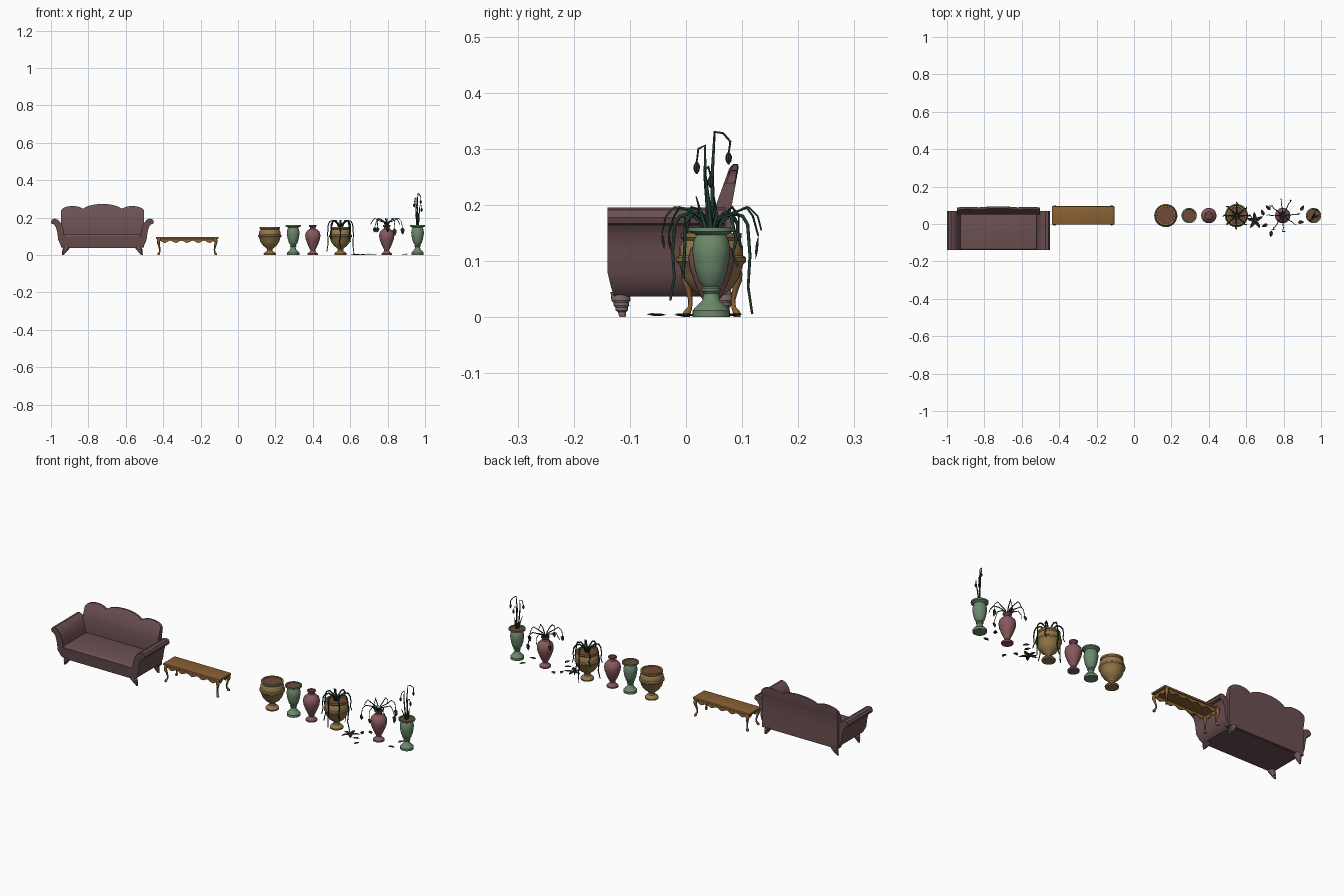
import bpy, bmesh, math, random
from math import sin, cos, pi, sqrt
from mathutils import Vector

if "Cube" in bpy.data.objects:
    bpy.data.objects.remove(bpy.data.objects["Cube"])

random.seed(4)

def material(name, rgb):
    m = bpy.data.materials.new(name)
    m.diffuse_color = (*rgb, 1)
    m.use_nodes = True
    m.node_tree.nodes["Principled BSDF"].inputs["Base Color"].default_value = m.diffuse_color
    return m

FABRIC = material("fabric", (0.15, 0.08, 0.085))
FOOT = material("foot", (0.17, 0.12, 0.12))
WOOD = material("wood", (0.25, 0.12, 0.035))
OCHRE = material("ochre", (0.30, 0.19, 0.07))
GREEN = material("green", (0.15, 0.25, 0.15))
PINK = material("pink", (0.24, 0.10, 0.11))
SOIL = material("soil", (0.16, 0.07, 0.04))
STEM = material("stem", (0.015, 0.045, 0.03))
LEAF = material("leaf", (0.035, 0.03, 0.028))

def finish(name, bm, mat, angle=35):
    bmesh.ops.recalc_face_normals(bm, faces=bm.faces)
    me = bpy.data.meshes.new(name)
    bm.to_mesh(me)
    bm.free()
    ob = bpy.data.objects.new(name, me)
    bpy.context.collection.objects.link(ob)
    me.materials.append(mat)
    bpy.ops.object.select_all(action='DESELECT')
    ob.select_set(True)
    bpy.context.view_layer.objects.active = ob
    bpy.ops.object.shade_smooth_by_angle(angle=math.radians(angle))
    return ob

def loft(name, rings, mat, angle=35):
    """Skin closed rings of equal length and cap both ends."""
    bm = bmesh.new()
    vr = [[bm.verts.new(p) for p in r] for r in rings]
    n = len(vr[0])
    for a, b in zip(vr, vr[1:]):
        for i in range(n):
            bm.faces.new((a[i], a[(i + 1) % n], b[(i + 1) % n], b[i]))
    bm.faces.new(vr[0])
    bm.faces.new(vr[-1])
    return finish(name, bm, mat, angle)

def lathe(name, profile, cx, cy, mat, n=24, lean=(0, 0)):
    rings = [[(cx + lean[0] * z + r * cos(2 * pi * i / n),
               cy + lean[1] * z + r * sin(2 * pi * i / n), z) for i in range(n)]
             for r, z in profile]
    return loft(name, rings, mat)

def tubes(name, paths, mat, res=1):
    """Each path is a list of (x, y, z, radius)."""
    cu = bpy.data.curves.new(name, 'CURVE')
    cu.dimensions = '3D'
    cu.bevel_depth = 1
    cu.bevel_resolution = res
    cu.use_fill_caps = True
    for path in paths:
        sp = cu.splines.new('POLY')
        sp.points.add(len(path) - 1)
        for p, (x, y, z, r) in zip(sp.points, path):
            p.co = (x, y, z, 1)
            p.radius = r
    ob = bpy.data.objects.new(name, cu)
    bpy.context.collection.objects.link(ob)
    cu.materials.append(mat)
    bpy.ops.object.select_all(action='DESELECT')
    ob.select_set(True)
    bpy.context.view_layer.objects.active = ob
    bpy.ops.object.convert(target='MESH')

def box(name, lo, hi, mat, bevel):
    bm = bmesh.new()
    bmesh.ops.create_cube(bm, size=1)
    for v in bm.verts:
        v.co = [(a + b) / 2 + c * (b - a) for a, b, c in zip(lo, hi, v.co)]
    bmesh.ops.bevel(bm, geom=bm.edges[:], offset=bevel, segments=3, profile=0.5, affect='EDGES')
    return finish(name, bm, mat)

def leaves(name, items):
    """Each item is (base, direction, length, width): a thin folded blade."""
    bm = bmesh.new()
    for base, d, length, width in items:
        base, d = Vector(base), Vector(d).normalized()
        side = d.cross(Vector((0, 0, 1)))
        if side.length < 0.3:
            side = d.cross(Vector((0, 1, 0)))
        side.normalize()
        up = side.cross(d)
        mid = [bm.verts.new(base + d * length * t - up * 0.003 * sin(pi * t)) for t in (0, .35, .7, 1)]
        for s in (-1, 1):
            e = [bm.verts.new(base + d * length * t + side * s * width * w + up * 0.002)
                 for t, w in ((.3, .5), (.7, .35))]
            bm.faces.new((mid[0], mid[1], e[0]))
            bm.faces.new((mid[1], mid[2], e[1], e[0]))
            bm.faces.new((mid[2], mid[3], e[1]))
    return finish(name, bm, LEAF)

# Sofa body: one cross-section with rolled arms, run front to back
SX = -0.725
half = [(0.205, 0.037), (0.222, 0.05), (0.236, 0.08), (0.241, 0.12), (0.249, 0.15), (0.26, 0.164),
        (0.271, 0.167), (0.275, 0.178), (0.268, 0.191), (0.253, 0.195), (0.235, 0.187),
        (0.218, 0.165), (0.208, 0.135), (0.203, 0.1)]
section = half + [(-x, z) for x, z in reversed(half)]
def body_ring(y, tuck):
    return [(SX + x, y + (tuck * (0.07 - z) / 0.033 if z < 0.07 else 0), z) for x, z in section]
loft("sofa_body", [body_ring(-0.14, 0.012), body_ring(0.07, 0)], FABRIC)
box("sofa_seat_cushion", (SX - 0.207, -0.138, 0.078), (SX + 0.207, 0.06, 0.11), FABRIC, 0.01)

# Sofa back: three humps, leaning backwards
def crest(u):
    u = abs(u)
    mid = 0.235 + 0.038 * sqrt(max(0, 1 - (u / 0.108) ** 2))
    side = 0.232 + 0.03 * sqrt(max(0, 1 - ((u - 0.16) / 0.064) ** 2))
    return max(mid, side)
def back_ring(u):
    h = crest(u)
    zs = (0.04, 0.12, 0.19, 0.21, h - 0.008, h)
    front = [(SX + u, 0.05 + max(0, z - 0.19) * 0.36 + (0.004 if z == h else 0), z) for z in zs]
    rear = [(SX + u, 0.08 + max(0, z - 0.19) * 0.18 - (0.002 if z == h else 0), z) for z in reversed(zs)]
    return front + rear
loft("sofa_back", [back_ring(-0.222 + 0.444 * i / 48) for i in range(49)], FABRIC)

# Splayed turned feet
foot = [(0.005, 0), (0.007, 0.005), (0.007, 0.009), (0.011, 0.012), (0.011, 0.017),
        (0.014, 0.021), (0.014, 0.026), (0.017, 0.03), (0.017, 0.045)]
for s in (-1, 1):
    for y, ly in ((-0.113, -0.1), (0.065, 0.1)):
        lathe("sofa_foot", foot, SX + s * 0.212, y, FOOT, 12, (-s * 0.5, ly))

# Low table: top, scalloped aprons, curved legs
TX, TY = -0.272, 0.046
box("table_top", (TX - 0.167, TY - 0.049, 0.086), (TX + 0.167, TY + 0.049, 0.097), WOOD, 0.003)
def apron(name, length, waves, place):
    n = 36
    rings = []
    for i in range(n + 1):
        t = i / n
        low = 0.071 + 0.006 * cos(2 * pi * waves * t)
        rings.append([place((t - 0.5) * length, w, z) for w, z in
                      ((-0.002, low), (0.002, low), (0.002, 0.088), (-0.002, 0.088))])
    loft(name, rings, WOOD)
for s in (-1, 1):
    apron("table_long_apron", 0.30, 5, lambda a, w, z: (TX + a, TY + s * 0.042 + w, z))
    apron("table_end_apron", 0.084, 2, lambda a, w, z: (TX + s * 0.152 + w, TY + a, z))
leg = [(0, 0.088, .009), (0.003, 0.076, .0095), (0.004, 0.066, .008), (0, 0.05, .0055),
       (-0.004, 0.03, .004), (-0.003, 0.017, .004), (0.001, 0.01, .006), (0.003, 0.005, .007), (0.003, 0, .006)]
tubes("table_legs", [[(TX + sx * (0.15 + o), TY + sy * (0.042 + o), z, r) for o, z, r in leg]
                     for sx in (-1, 1) for sy in (-1, 1)], WOOD, 2)

# Three kinds of pot, each used empty and planted
PY = 0.045
urn = [(.032, 0), (.033, .007), (.028, .014), (.016, .021), (.014, .03), (.02, .038), (.036, .05),
       (.05, .07), (.057, .094), (.062, .099), (.062, .106), (.057, .11), (.057, .125), (.05, .137),
       (.054, .142), (.054, .15), (.046, .15), (.045, .143)]
goblet = [(.033, 0), (.033, .012), (.028, .018), (.024, .022), (.016, .03), (.013, .042), (.017, .047),
          (.017, .051), (.014, .054), (.022, .063), (.029, .085), (.033, .108), (.034, .122), (.031, .137),
          (.027, .146), (.034, .15), (.041, .153), (.041, .16), (.035, .16), (.033, .152)]
vase = [(.028, 0), (.028, .008), (.018, .015), (.013, .024), (.015, .031), (.02, .04), (.03, .062),
        (.038, .085), (.041, .105), (.037, .122), (.026, .134), (.016, .14), (.014, .148),
        (.021, .154), (.021, .16), (.015, .16), (.014, .152)]
pots = [("urn", urn, OCHRE, (0.17, 0.548), .046, .146), ("goblet_pot", goblet, GREEN, (0.295, 0.96), .034, .156),
        ("vase", vase, PINK, (0.4, 0.795), .0145, .156)]
for name, prof, mat, xs, sr, sz in pots:
    for x in xs:
        lathe(name, prof, x, PY, mat, 28)
        lathe(name + "_soil", [(sr, sz - 0.006), (sr, sz)], x, PY, SOIL, 20)

# Urn plant: long stems arching over the rim down to the floor
def arch(cx, ang, pts, r0):
    path, n = [], len(pts)
    for i, (r, z) in enumerate(pts):
        a = ang + 0.06 * sin(3 * i)
        path.append((cx + r * cos(a), PY + r * sin(a), z, r0 * (1 - 0.55 * i / n)))
    return path
stems = []
for deg, end in ((0, 0.004), (38, 0.09), (88, 0.006), (135, 0.1), (180, 0.02), (222, 0.08), (268, 0.03), (315, 0.07)):
    k = 0.165 - end
    stems.append(arch(0.548, math.radians(deg),
                      [(0.006, .14), (.018, .17), (.038, .185), (.056, .18), (.065, .165),
                       (.069, .165 - k * .35), (.066, .165 - k * .7), (.073, end)], 0.0045))
stems.append([(.621, .045, .004, .002), (.635, .03, .003, .002), (.655, .018, .003, .0015)])
tubes("urn_plant_stems", stems, STEM)

# Leaves fallen on the floor
floor = [((.648, .018, .004), (cos(a), sin(a), 0), .048, .02) for a in (0.5, 1.7, 2.9, 4.1, 5.3)]
for x, y, a in ((.695, .045, 2.0), (.735, -.035, 4.6), (.875, .008, .1), (.89, .07, 1.0), (.73, .075, 2.4), (.715, .0, 3.6)):
    floor.append(((x, y, .004), (cos(a), sin(a), .04), .036, .02))
leaves("fallen_leaves", floor)

# Vase plant: spreading crooked stems with hanging leaves
stems, hang = [], []
for deg, reach, drop in ((5, .085, .15), (62, .093, .145), (95, .09, .155), (140, .08, .15),
                         (178, .085, .165), (235, .09, .15), (272, .088, .15), (325, .085, .16)):
    p = arch(0.795, math.radians(deg), [(.003, .145), (.014, .175), (reach * .45, .182 + random.uniform(0, .012)),
             (reach * .75, .196), (reach * .92, .18), (reach, drop)], 0.003)
    stems.append(p)
    if deg in (62, 5, 140, 235, 272):
        hang.append((p[-1][:3], (.15 * cos(deg), .15 * sin(deg), -1), .042 if deg < 70 else .03, .022))
tubes("vase_plant_stems", stems, STEM)
leaves("vase_plant_leaves", hang)

# Goblet plant: tall stalks with nodding buds
GX = 0.96
tall = [[(0, .04, .15, .004), (.002, .047, .2, .004), (-.002, .047, .26, .003), (.002, .051, .33, .0025),
         (.008, .066, .328, .002), (.016, .079, .313, .002), (.017, .076, .292, .0015)],
        [(-.004, .04, .15, .004), (-.006, .038, .2, .0035), (-.008, .034, .25, .003), (-.008, .034, .306, .0025),
         (-.014, .022, .3, .002), (-.018, .019, .275, .0015)],
        [(.004, .045, .15, .004), (.008, .04, .21, .003), (.012, .033, .262, .0025), (.018, .04, .268, .002),
         (.022, .044, .25, .0015)],
        [(.002, .038, .15, .004), (-.004, .028, .18, .003), (-.012, .018, .215, .001)],
        [(.002, .046, .15, .004), (.006, .055, .18, .003), (.01, .05, .215, .001)]]
tubes("goblet_plant_stalks", [[(GX + x, y, z, r) for x, y, z, r in p] for p in tall], STEM)
for p in tall[:3]:
    x, y, z, _ = p[-1]
    lathe("goblet_plant_bud", [(.001, z - .02), (.005, z - .014), (.006, z - .006), (.003, z), (.001, z + .003)],
          GX + x, y, LEAF, 8)
